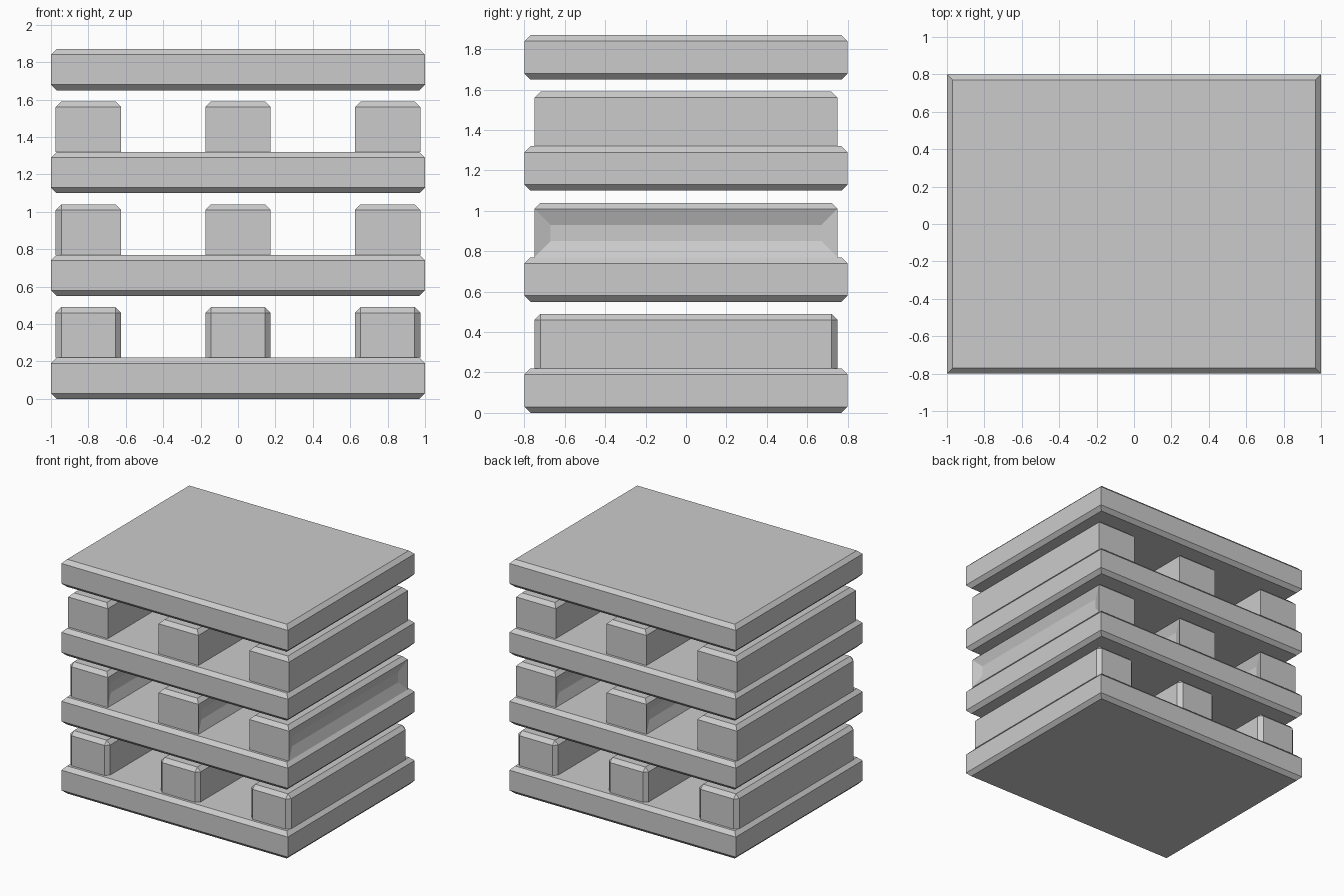
import bpy, bmesh
from mathutils import Vector, Matrix

if "Cube" in bpy.data.objects:
    bpy.data.objects.remove(bpy.data.objects["Cube"])

CHAMFER = 0.03
PITCH = 0.55
SLAB_H = 0.22
BLOCK_H = 0.27

grey = bpy.data.materials.new("plain grey")
grey.diffuse_color = (0.6, 0.6, 0.6, 1.0)
grey.use_nodes = True
grey.node_tree.nodes["Principled BSDF"].inputs["Base Color"].default_value = grey.diffuse_color


def chamfered_box(name, centre, size, edge_rule, pockets=()):
    """Box whose edges picked by edge_rule(midpoint signs) are chamfered;
    pockets lists the x directions whose side face is pressed inward."""
    bm = bmesh.new()
    bmesh.ops.create_cube(bm, size=1.0)
    bmesh.ops.scale(bm, vec=Vector(size), verts=bm.verts)
    picked = []
    for e in bm.edges:
        mid = (e.verts[0].co + e.verts[1].co) / 2
        signs = tuple((c > 1e-5) - (c < -1e-5) for c in mid)
        if edge_rule(*signs):
            picked.append(e)
    bmesh.ops.bevel(bm, geom=picked, offset=CHAMFER, offset_type='OFFSET',
                    segments=1, affect='EDGES', profile=0.5)
    bm.normal_update()
    for d in pockets:
        side = [f for f in bm.faces if f.normal.x * d > 0.99]
        bmesh.ops.inset_individual(bm, faces=side, thickness=0.08,
                                   depth=-0.03, use_even_offset=True)
    bmesh.ops.transform(bm, matrix=Matrix.Translation(centre), verts=bm.verts)
    bmesh.ops.recalc_face_normals(bm, faces=bm.faces)
    mesh = bpy.data.meshes.new(name)
    bm.to_mesh(mesh)
    bm.free()
    mesh.materials.append(grey)
    obj = bpy.data.objects.new(name, mesh)
    bpy.context.collection.objects.link(obj)
    return obj


# edge rules: signs of the edge midpoint, zero along the edge direction
def top_and_bottom(x, y, z):
    return z != 0


def top_only(x, y, z):
    return z > 0


def top_and_uprights(x, y, z):
    return z >= 0


def top_and_front_left(x, y, z):
    return z > 0 or (z == 0 and x < 0 and y < 0)


# four stacked slabs
for i in range(4):
    chamfered_box(f"slab_{i + 1}", (0, 0, i * PITCH + SLAB_H / 2),
                  (2.0, 1.6, SLAB_H), top_and_bottom)

# three rows of spacer blocks: (edge rule, pocket directions) left to right
rows = [
    [(top_and_uprights, ())] * 3,
    [(top_and_front_left, (1,)), (top_only, (1, -1)), (top_only, (1, -1))],
    [(top_only, ())] * 3,
]
for r, row in enumerate(rows):
    for x, side, (rule, pockets) in zip((-0.8, 0.0, 0.8),
                                        ("left", "middle", "right"), row):
        z = r * PITCH + SLAB_H + BLOCK_H / 2
        chamfered_box(f"spacer_{r + 1}_{side}", (x, 0, z),
                      (0.35, 1.5, BLOCK_H), rule, pockets)
